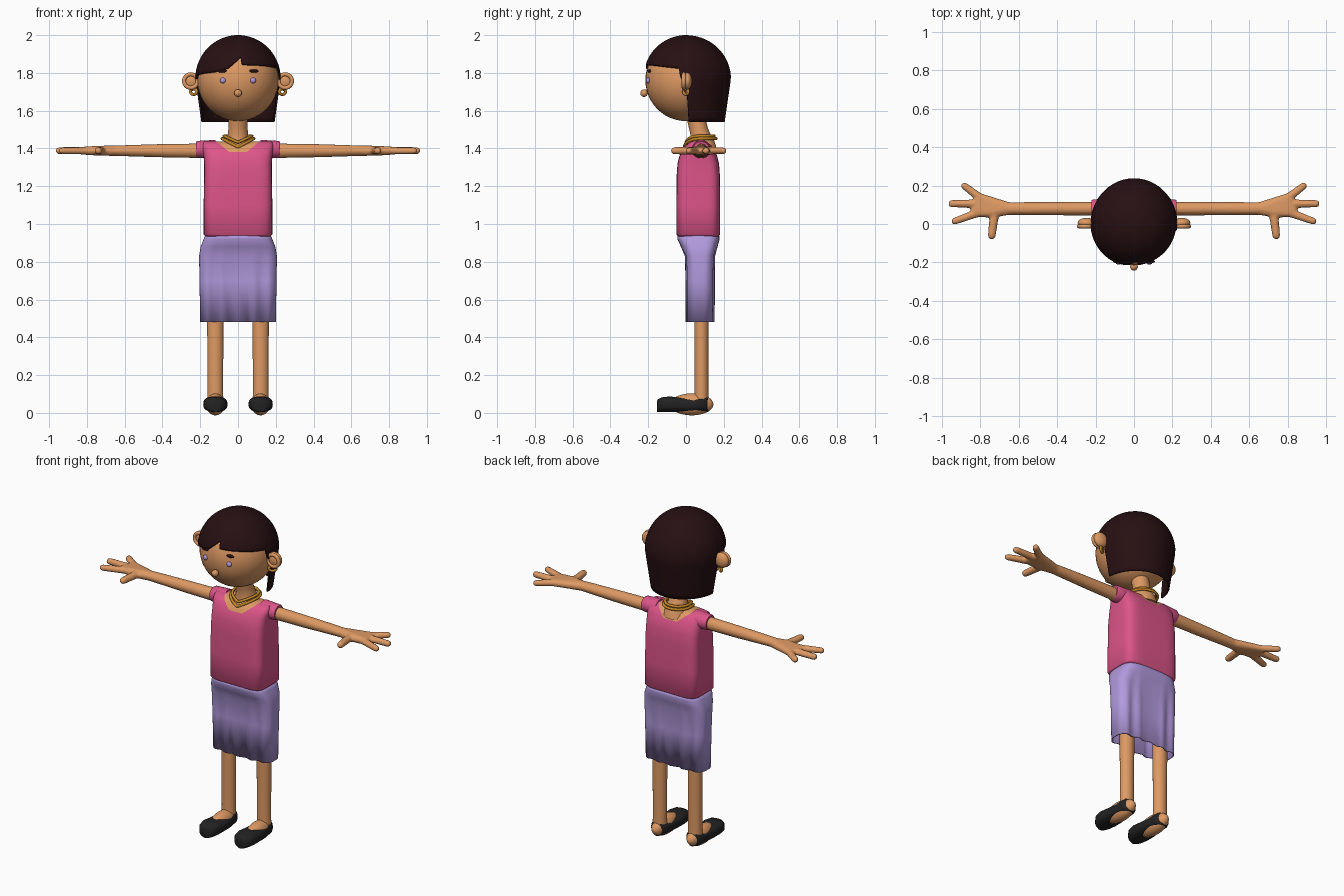
import bpy, bmesh, math
from mathutils import Vector

if "Cube" in bpy.data.objects:
    bpy.data.objects.remove(bpy.data.objects["Cube"])


def material(name, *rgb):
    m = bpy.data.materials.new(name)
    m.use_nodes = True
    color = (*rgb, 1)
    m.diffuse_color = color
    m.node_tree.nodes["Principled BSDF"].inputs["Base Color"].default_value = color
    return m


SKIN = material("skin", 0.73, 0.32, 0.125)
HAIR = material("dark_hair", 0.02, 0.005, 0.006)
PINK = material("pink_cloth", 0.72, 0.09, 0.25)
LILAC = material("lilac_cloth", 0.44, 0.32, 0.72)
GOLD = material("gold", 0.55, 0.24, 0.02)
BLACK = material("black_leather", 0.016, 0.016, 0.017)
SIDES = (("left", 1), ("right", -1))


def finish(name, bm, *mats, angle=50):
    bmesh.ops.recalc_face_normals(bm, faces=bm.faces)
    me = bpy.data.meshes.new(name)
    bm.to_mesh(me)
    bm.free()
    ob = bpy.data.objects.new(name, me)
    bpy.context.collection.objects.link(ob)
    for m in mats:
        me.materials.append(m)
    bpy.ops.object.select_all(action='DESELECT')
    ob.select_set(True)
    bpy.context.view_layer.objects.active = ob
    bpy.ops.object.shade_smooth_by_angle(angle=math.radians(angle))
    return ob


def oval(rx, ry, power=2, n=48):
    """Points of a superellipse, as (u, v) pairs."""
    pts = []
    for i in range(n):
        a = math.tau * i / n
        c, s = math.cos(a), math.sin(a)
        pts.append((math.copysign(abs(c) ** (2 / power), c) * rx,
                    math.copysign(abs(s) ** (2 / power), s) * ry))
    return pts


def loft(rings, caps=True):
    bm = bmesh.new()
    rows = [[bm.verts.new(p) for p in r] for r in rings]
    n = len(rows[0])
    for a, b in zip(rows, rows[1:]):
        for i in range(n):
            j = (i + 1) % n
            bm.faces.new((a[i], a[j], b[j], b[i]))
    if caps:
        bm.faces.new(rows[0])
        bm.faces.new(rows[-1])
    return bm


def ball(name, center, radii, mat):
    bm = bmesh.new()
    bmesh.ops.create_uvsphere(bm, u_segments=40, v_segments=24, radius=1)
    for v in bm.verts:
        v.co = Vector(center) + Vector([c * r for c, r in zip(v.co, radii)])
    return finish(name, bm, mat)


def wire(name, points, radius, mat):
    """Closed round wire through the points."""
    cu = bpy.data.curves.new(name, 'CURVE')
    cu.dimensions = '3D'
    cu.bevel_depth = radius
    cu.bevel_resolution = 3
    sp = cu.splines.new('POLY')
    sp.points.add(len(points) - 1)
    for p, co in zip(sp.points, points):
        p.co = (*co, 1)
    sp.use_cyclic_u = True
    sp.use_smooth = True
    cu.materials.append(mat)
    ob = bpy.data.objects.new(name, cu)
    bpy.context.collection.objects.link(ob)


temp = bmesh.new()
bmesh.ops.create_icosphere(temp, subdivisions=2, radius=1)
UNIT = [v.co.copy() for v in temp.verts]
temp.free()


def hull(bm, *balls):
    """Convex skin round balls given as (x, y, radius_y, radius_z)."""
    verts = [bm.verts.new((x + u.x * ry, y + u.y * ry, 1.388 + u.z * rz))
             for x, y, ry, rz in balls for u in UNIT]
    res = bmesh.ops.convex_hull(bm, input=verts)
    inner = [g for g in res["geom_interior"] if isinstance(g, bmesh.types.BMVert)]
    bmesh.ops.delete(bm, geom=inner, context='VERTS')


# Head and face
ball("head", (0, 0, 1.762), (0.215, 0.215, 0.217), SKIN)
ball("nose", (0, -0.222, 1.693), (0.02, 0.02, 0.02), SKIN)
for side, s in SIDES:
    ball(side + "_eye", (0.08 * s, -0.2, 1.76), (0.015, 0.012, 0.015), LILAC)
    ball(side + "_eyebrow", (0.083 * s, -0.195, 1.81), (0.026, 0.01, 0.009), HAIR)
    ball(side + "_ear", (0.247 * s, 0.006, 1.757), (0.046, 0.026, 0.045), SKIN)
    wire(side + "_ear_rim", [(0.25 * s + u, -0.012, 1.757 + v) for u, v in oval(0.036, 0.036, n=32)],
         0.011, SKIN)
    wire(side + "_earring", [(0.235 * s + u, 0.7 * u * s, 1.7 + v) for u, v in oval(0.017, 0.014, n=24)],
         0.008, GOLD)

# Bobbed hair: columns run from the crown to a hem that varies with direction
HEM = [(-180, 1.54), (-93, 1.54), (-91, 1.765), (-80, 1.77), (-76, 1.79), (-34, 1.805),
       (-14, 1.825), (4, 1.885), (6, 1.845), (40, 1.84), (80, 1.825), (83, 1.765),
       (91, 1.765), (93, 1.54), (180, 1.54)]
MID, TOP, STEPS = 1.77, 0.23, 22


def hem_height(deg):
    for (a, za), (b, zb) in zip(HEM, HEM[1:]):
        if a <= deg <= b:
            return za + (zb - za) * (deg - a) / (b - a)


def hair_point(deg, t):
    drop = (hem_height(deg) - MID) / TOP
    arc = t * (math.acos(drop) if drop > 0 else math.pi / 2 - drop)
    if arc < math.pi / 2:
        scale, z = math.sin(arc), math.cos(arc)
    else:
        z = math.pi / 2 - arc
        scale = 1 + 0.14 * z
    a = math.radians(deg)
    depth = 0.226 if abs(deg) < 90 else 0.238
    return (0.226 * scale * math.sin(a), -depth * scale * math.cos(a), MID + TOP * z)


bm = loft([[hair_point(d, max(k, 0.1) / STEPS) for d in range(-180, 180, 2)]
           for k in range(STEPS + 1)], caps=False)
bmesh.ops.holes_fill(bm, edges=[e for e in bm.edges if e.is_boundary and e.verts[0].co.z > 1.95])
hair = finish("bobbed_hair", bm, HAIR)
thick = hair.modifiers.new("thickness", 'SOLIDIFY')
thick.thickness = 0.01

# Neck and necklaces
finish("neck", loft([[(u, y + v, z) for u, v in oval(r, r)] for z, y, r in
                     ((1.39, 0.09, 0.075), (1.44, 0.085, 0.065), (1.47, 0.078, 0.054),
                      (1.51, 0.065, 0.05), (1.6, 0.045, 0.05))]), SKIN)
for name, r, z, dip in (("outer_necklace", 0.084, 1.452, 0.045), ("inner_necklace", 0.074, 1.466, 0.034)):
    wire(name, [(u, 0.075 + v, z - (dip * (1 - abs(u) / r) if v < 0 else 0))
                for u, v in oval(r, r, n=64)], 0.008, GOLD)

# Shirt with a cut neckline
bm = loft([[(u, 0.065 + v, z) for u, v in oval(w, d, p, 64)] for z, w, d, p in
           ((0.935, 0.172, 0.108, 5), (0.945, 0.182, 0.116, 5), (1.1, 0.182, 0.116, 5),
            (1.25, 0.179, 0.115, 5), (1.32, 0.179, 0.11, 4.5), (1.36, 0.182, 0.1, 4),
            (1.395, 0.187, 0.083, 4), (1.42, 0.187, 0.065, 4), (1.436, 0.18, 0.04, 4))])
SLOPE = 1.2
for co, no in (((0, 0, 1.38), (0, 0, 1)), ((0.045, 0, 1.38), (1, 0, -SLOPE)),
               ((-0.045, 0, 1.38), (1, 0, SLOPE))):
    upper = [f for f in bm.faces if max(v.co.z for v in f.verts) > 1.37]
    geom = set(upper) | {e for f in upper for e in f.edges} | {v for f in upper for v in f.verts}
    bmesh.ops.bisect_plane(bm, geom=list(geom), plane_co=co, plane_no=no)
for f in bm.faces:
    c = f.calc_center_median()
    f.material_index = int(c.z > 1.38 and abs(c.x) < 0.045 + SLOPE * (c.z - 1.38))
finish("shirt", bm, PINK, SKIN)

# Skirt with soft folds toward the hem
rings = []
for z, w, d, y, fold in ((0.945, 0.172, 0.11, 0.065, 0), (0.92, 0.182, 0.112, 0.066, 0),
                         (0.88, 0.198, 0.097, 0.07, 0), (0.83, 0.206, 0.079, 0.074, 0.002),
                         (0.7, 0.204, 0.075, 0.075, 0.005), (0.48, 0.2, 0.073, 0.075, 0.008)):
    rings.append([(u, y + v * (1 + fold / d * (math.cos(u * 75) - 0.5)), z) for u, v in oval(w, d, 4, 96)])
skirt = finish("skirt", loft(rings, caps=False), LILAC)
thick = skirt.modifiers.new("thickness", 'SOLIDIFY')
thick.thickness = 0.006

for side, s in SIDES:
    # Sleeve
    finish(side + "_sleeve", loft([[(x * s, 0.08 + u, 1.395 + v) for u, v in oval(r * 1.05, r)]
                                   for x, r in ((0.12, 0.05), (0.18, 0.047), (0.215, 0.045), (0.222, 0.041))]), PINK)

    # Arm, palm, fingers and thumb fused together
    bm = bmesh.new()
    hull(bm, (0.16, 0.08, 0.037, 0.04), (0.42, 0.08, 0.036, 0.036))
    hull(bm, (0.42, 0.08, 0.036, 0.036), (0.66, 0.08, 0.034, 0.028))
    hull(bm, (0.65, 0.08, 0.034, 0.028), (0.74, 0.06, 0.027, 0.026),
         (0.81, 0.14, 0.024, 0.02), (0.83, 0.06, 0.024, 0.02))
    hull(bm, (0.8, 0.135, 0.024, 0.02), (0.882, 0.198, 0.019, 0.018))
    hull(bm, (0.83, 0.105, 0.023, 0.02), (0.947, 0.106, 0.02, 0.019))
    hull(bm, (0.82, 0.055, 0.023, 0.02), (0.932, 0.015, 0.019, 0.018))
    hull(bm, (0.725, 0.06, 0.026, 0.022), (0.74, -0.06, 0.021, 0.02))
    for v in bm.verts:
        v.co.x *= s
    arm = finish(side + "_arm", bm, SKIN)
    fuse = arm.modifiers.new("fuse", 'REMESH')
    fuse.mode = 'VOXEL'
    fuse.voxel_size = 0.007
    fuse.use_smooth_shade = True
    soft = arm.modifiers.new("soften", 'SMOOTH')
    soft.iterations = 5

    # Leg, instep and shoe
    finish(side + "_leg", loft([[(0.12 * s + u, 0.082 + v, z) for u, v in oval(r, r * 0.88)]
                                for z, r in ((0.05, 0.043), (0.12, 0.041), (0.3, 0.042), (0.7, 0.045))]), SKIN)
    ball(side + "_foot", (0.12 * s, 0.03, 0.045), (0.05, 0.115, 0.058), SKIN)
    finish(side + "_shoe", loft([[(0.12 * s + u, y, 0.005 + h + v) for u, v in oval(w, h, 2.6)]
                                 for y, w, h in ((-0.153, 0.02, 0.03), (-0.147, 0.04, 0.034),
                                                 (-0.125, 0.056, 0.039), (-0.085, 0.064, 0.041),
                                                 (-0.03, 0.062, 0.038), (0.04, 0.054, 0.037),
                                                 (0.09, 0.05, 0.041), (0.11, 0.04, 0.042),
                                                 (0.119, 0.022, 0.038))]), BLACK)
